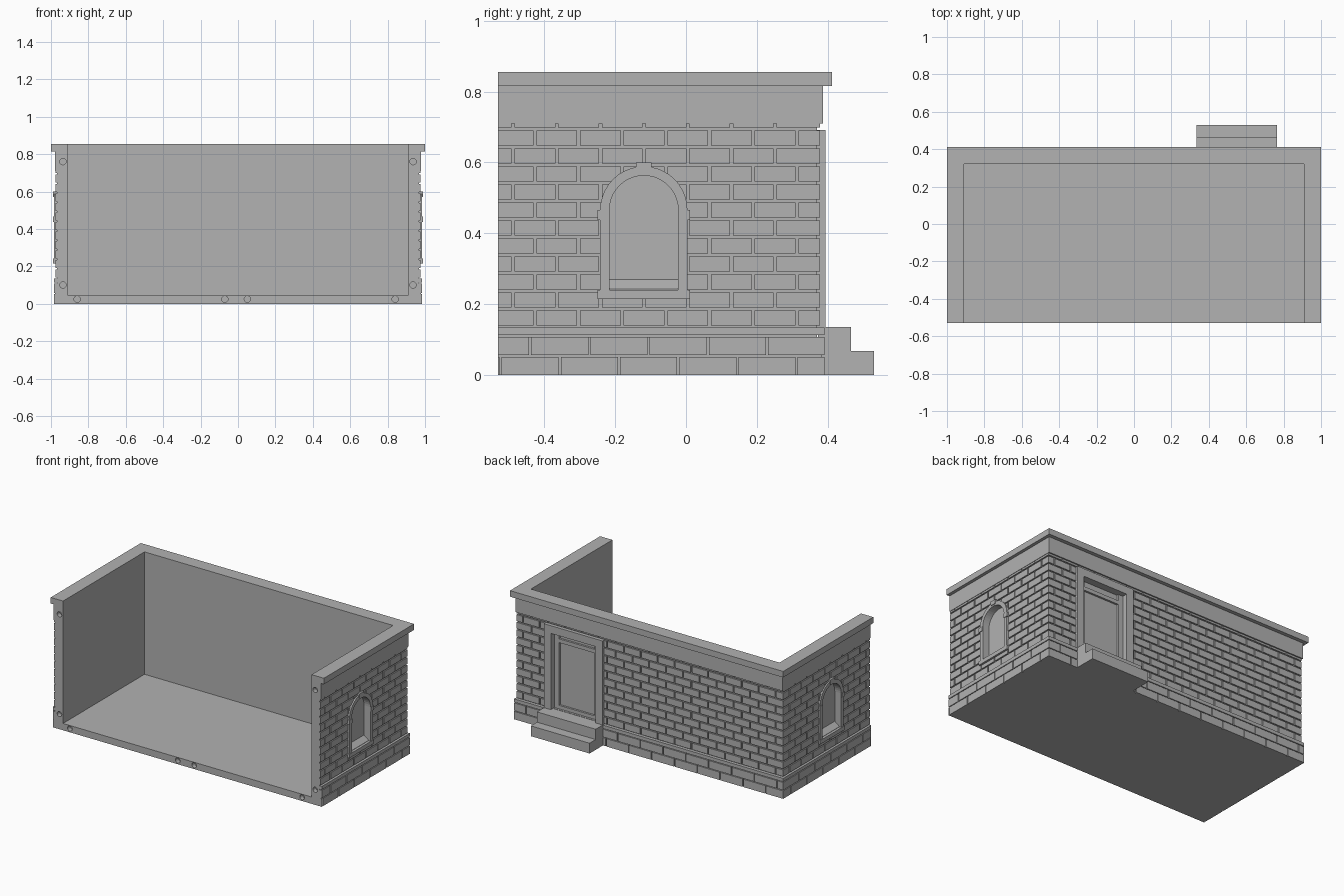
import bpy, bmesh, math

if "Cube" in bpy.data.objects:
    bpy.data.objects.remove(bpy.data.objects["Cube"])

stone = bpy.data.materials.new("grey stone")
stone.diffuse_color = (0.445, 0.445, 0.445, 1)
stone.use_nodes = True
stone.node_tree.nodes["Principled BSDF"].inputs["Base Color"].default_value = stone.diffuse_color

FRONT, IN_X, IN_Y = -0.53, 0.91, 0.322
FACE_X, FACE_Y = 0.976, 0.378          # brick faces
CORE_X, CORE_Y = 0.968, 0.370          # mortar faces
WIN_Y, SPRING = -0.119, 0.466


def finish(name, bm):
    bmesh.ops.recalc_face_normals(bm, faces=bm.faces)
    me = bpy.data.meshes.new(name)
    bm.to_mesh(me)
    bm.free()
    me.materials.append(stone)
    ob = bpy.data.objects.new(name, me)
    bpy.context.collection.objects.link(ob)
    return ob


def add_prism(bm, lower, upper):
    a = [bm.verts.new(p) for p in lower]
    b = [bm.verts.new(p) for p in upper]
    bm.faces.new(a)
    bm.faces.new(b)
    for i in range(len(a)):
        j = (i + 1) % len(a)
        bm.faces.new((a[i], a[j], b[j], b[i]))


def add_box(bm, x0, x1, y0, y1, z0, z1):
    q = [(x0, y0), (x1, y0), (x1, y1), (x0, y1)]
    add_prism(bm, [(x, y, z0) for x, y in q], [(x, y, z1) for x, y in q])


def boxes(name, *dims):
    bm = bmesh.new()
    for d in dims:
        add_box(bm, *d)
    return finish(name, bm)


def u_band(name, ox, oy, z0, z1, ix=IN_X, iy=IN_Y):
    """Three-sided wall band, open at the front."""
    q = [(-ox, FRONT), (-ox, oy), (ox, oy), (ox, FRONT),
         (ix, FRONT), (ix, iy), (-ix, iy), (-ix, FRONT)]
    bm = bmesh.new()
    add_prism(bm, [(x, y, z0) for x, y in q], [(x, y, z1) for x, y in q])
    return finish(name, bm)


def courses(name, side, a0, a1, rows, d0, d1, gap):
    """Rows of blocks; side is 0 for the back wall, else the x sign."""
    bm = bmesh.new()
    for z0, z1, phase, pitch in rows:
        k = math.floor((a0 - phase) / pitch)
        while phase + k * pitch < a1:
            s = max(a0, phase + k * pitch + gap / 2)
            e = min(a1, phase + (k + 1) * pitch - gap / 2)
            k += 1
            if e - s < 0.004:
                continue
            if side:
                x0, x1 = sorted((side * d0, side * d1))
                add_box(bm, x0, x1, s, e, z0, z1)
            else:
                add_box(bm, s, e, d0, d1, z0, z1)
    return finish(name, bm)


def arch(half, z0, n=20):
    arc = [(WIN_Y + half * math.cos(math.pi * i / n),
            SPRING + half * math.sin(math.pi * i / n)) for i in range(n + 1)]
    return [(WIN_Y + half, z0)] + arc + [(WIN_Y - half, z0)]


def cut(ob, cutters):
    bpy.context.view_layer.objects.active = ob
    for c in cutters:
        m = ob.modifiers.new("cut", 'BOOLEAN')
        m.operation, m.solver, m.object = 'DIFFERENCE', 'EXACT', c
        bpy.ops.object.modifier_apply(modifier=m.name)


# Wall shell, floor, frieze and cornice
walls = u_band("wall_core", CORE_X, CORE_Y, 0, 0.71)
frieze = u_band("frieze", 0.979, 0.387, 0.71, 0.815)
u_band("cornice", 1.0, 0.412, 0.815, 0.855)
floor = boxes("floor", (-IN_X, IN_X, FRONT, IN_Y, 0, 0.045))

# Plinth backing and cap
u_band("plinth_backing", 0.978, 0.382, 0, 0.108, 0.96, 0.36)
u_band("plinth_cap", 0.985, 0.391, 0.113, 0.135, 0.96, 0.36)

# Brick rows and plinth block rows
P, H = 0.1232, 0.0507
brick_rows = []
for k in range(-1, 11):
    top = 0.690 - H * k
    brick_rows.append((max(0.135, top - H + 0.008), min(0.71, top),
                       0.005 if k % 2 else 0.0666, P))
block_rows = [(0, 0.052, -0.022, 0.167), (0.057, 0.108, 0.0615, 0.167)]
back_bricks = courses("back_bricks", 0, -FACE_X, FACE_X, brick_rows, 0.362, FACE_Y, 0.008)
courses("back_plinth_blocks", 0, -0.985, 0.985, block_rows, 0.375, 0.391, 0.006)
side_bricks = {}
for s, label in ((1, "right"), (-1, "left")):
    side_bricks[s] = courses(label + "_bricks", s, FRONT, FACE_Y, brick_rows, 0.96, FACE_X, 0.008)
    courses(label + "_plinth_blocks", s, FRONT, 0.391, block_rows, 0.97, 0.985, 0.006)

# Cutters for window openings, doorway and front peg holes
window_cutters = {}
for s in (1, -1):
    bm = bmesh.new()
    pts = arch(0.097, 0.24)
    add_prism(bm, [(s * 0.938, y, z) for y, z in pts], [(s * 1.1, y, z) for y, z in pts])
    window_cutters[s] = finish("window_cutter", bm)
door_cutter = boxes("door_cutter", (0.385, 0.715, 0.343, 0.6, 0.137, 0.642))
bm = bmesh.new()
holes = [(x, z) for x in (-0.936, 0.936) for z in (0.10, 0.76)]
holes += [(x, 0.025) for x in (-0.86, -0.07, 0.05, 0.84)]
for hx, hz in holes:
    ring = [(hx + 0.017 * math.cos(i * math.pi / 10),
             hz + 0.017 * math.sin(i * math.pi / 10)) for i in range(20)]
    add_prism(bm, [(x, -0.6, z) for x, z in ring], [(x, FRONT + 0.03, z) for x, z in ring])
hole_cutter = finish("peg_hole_cutter", bm)

cut(walls, [window_cutters[1], window_cutters[-1], door_cutter, hole_cutter])
cut(frieze, [hole_cutter])
cut(floor, [hole_cutter])
cut(back_bricks, [door_cutter])
for s in (1, -1):
    cut(side_bricks[s], [window_cutters[s]])
for c in [window_cutters[1], window_cutters[-1], door_cutter, hole_cutter]:
    bpy.data.objects.remove(c)

# Arched window surrounds
for s, label in ((1, "right"), (-1, "left")):
    bm = bmesh.new()
    inner, outer = arch(0.097, 0.24), arch(0.123, 0.24)
    loop = outer + inner[::-1]
    add_prism(bm, [(s * 0.965, y, z) for y, z in loop], [(s * 0.985, y, z) for y, z in loop])
    finish(label + "_window_arch", bm)
    # Sill, keystone and spring blocks
    x0, x1 = sorted((s * 0.965, s * 0.989))
    boxes(label + "_window_sill", (x0, x1, WIN_Y - 0.13, WIN_Y + 0.13, 0.215, 0.241))
    boxes(label + "_window_blocks",
          (x0, x1, WIN_Y - 0.022, WIN_Y + 0.022, 0.572, 0.6),
          (x0, x1, WIN_Y - 0.13, WIN_Y - 0.098, 0.438, 0.466),
          (x0, x1, WIN_Y + 0.098, WIN_Y + 0.13, 0.438, 0.466))
    # Sloping inner ledge
    bm = bmesh.new()
    tri = [(0.936, 0.238), (0.972, 0.238), (0.972, 0.243), (0.936, 0.271)]
    add_prism(bm, [(s * x, WIN_Y - 0.097, z) for x, z in tri],
              [(s * x, WIN_Y + 0.097, z) for x, z in tri])
    finish(label + "_window_ledge", bm)

# Door surround, recessed door rails and entrance steps
boxes("door_frame",
      (0.335, 0.386, 0.362, 0.393, 0.135, 0.692),
      (0.714, 0.765, 0.362, 0.393, 0.135, 0.692),
      (0.386, 0.714, 0.362, 0.393, 0.641, 0.692))
boxes("door_rails",
      (0.385, 0.42, 0.340, 0.356, 0.136, 0.642),
      (0.68, 0.715, 0.340, 0.356, 0.136, 0.642),
      (0.42, 0.68, 0.340, 0.356, 0.575, 0.6),
      (0.42, 0.68, 0.340, 0.356, 0.136, 0.16))
boxes("entrance_steps",
      (0.335, 0.765, 0.372, 0.53, 0, 0.068),
      (0.335, 0.765, 0.372, 0.466, 0.068, 0.136))
